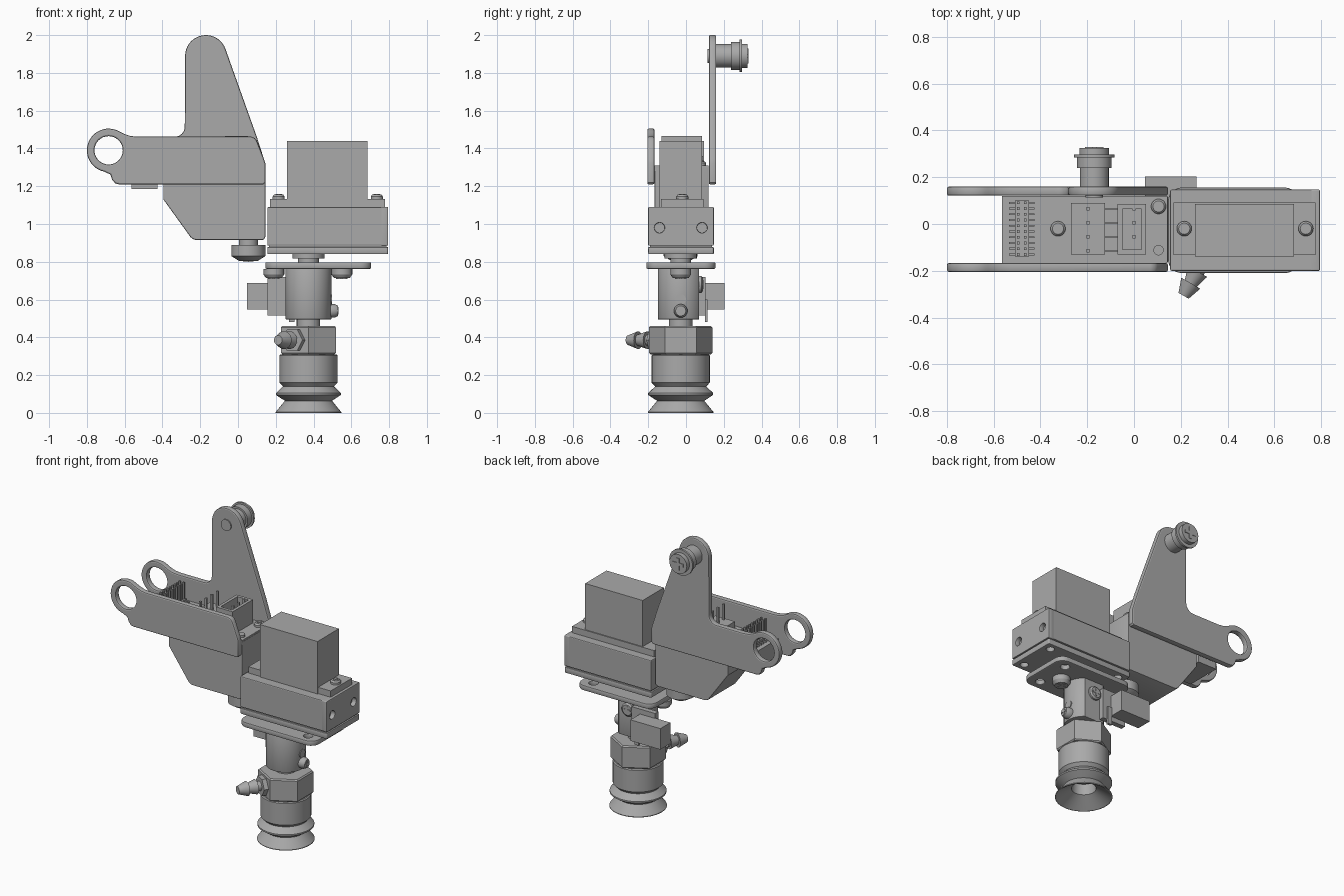
import bpy, bmesh
from math import sin, cos, radians, pi
from mathutils import Vector, Euler

cube = bpy.data.objects.get("Cube")
if cube:
    bpy.data.objects.remove(cube, do_unlink=True)

grey = bpy.data.materials.new("plain_grey")
grey.use_nodes = True
grey.diffuse_color = (0.4, 0.4, 0.4, 1)
grey.node_tree.nodes["Principled BSDF"].inputs["Base Color"].default_value = (0.4, 0.4, 0.4, 1)

X, Y, Z = Vector((1, 0, 0)), Vector((0, 1, 0)), Vector((0, 0, 1))
TURN = {"x": (pi / 2, 0, pi / 2), "y": (pi / 2, 0, 0), "z": (0, 0, 0)}
MID = -0.028          # centre line in y of the tool side
TOOL = 0.373          # axis of the suction tool in x


def select(ob):
    bpy.ops.object.select_all(action="DESELECT")
    ob.select_set(True)
    bpy.context.view_layer.objects.active = ob


def add_mesh(name, bm, smooth=False):
    bmesh.ops.recalc_face_normals(bm, faces=bm.faces)
    me = bpy.data.meshes.new(name)
    bm.to_mesh(me)
    bm.free()
    me.materials.append(grey)
    ob = bpy.data.objects.new(name, me)
    bpy.context.collection.objects.link(ob)
    if smooth:
        select(ob)
        bpy.ops.object.shade_smooth_by_angle(angle=radians(32))
    return ob


def box(name, xs, ys, zs, bevel=0.0):
    bm = bmesh.new()
    bmesh.ops.create_cube(bm, size=1)
    for v in bm.verts:
        v.co = [lo + (c + 0.5) * (hi - lo) for c, (lo, hi) in zip(v.co, (xs, ys, zs))]
    if bevel:
        bmesh.ops.bevel(bm, geom=bm.edges[:], offset=bevel, segments=2, profile=0.5, affect="EDGES")
    return add_mesh(name, bm)


def lathe(name, profile, loc, axis=Z, sides=40, turn=0):
    """Turn (radius, height) points round an axis that starts at loc."""
    bm = bmesh.new()
    vs = [bm.verts.new((r * cos(turn), r * sin(turn), h)) for r, h in profile]
    es = [bm.edges.new(pair) for pair in zip(vs, vs[1:])]
    bmesh.ops.spin(bm, geom=vs + es, cent=(0, 0, 0), axis=Z, angle=2 * pi, steps=sides)
    bmesh.ops.remove_doubles(bm, verts=bm.verts, dist=0.0002)
    ob = add_mesh(name, bm, True)
    ob.location = loc
    ob.rotation_euler = Vector(axis).to_track_quat("Z", "Y").to_euler()
    return ob


def rod(name, r, length, loc, axis=Z, sides=32):
    return lathe(name, [(0, 0), (r, 0), (r, length), (0, length)], loc, axis, sides)


def arc(cx, cy, r, a0, a1, n=20):
    angles = [radians(a0 + (a1 - a0) * i / n) for i in range(n + 1)]
    return [(cx + r * cos(a), cy + r * sin(a)) for a in angles]


def hole(cx, cy, r):
    return arc(cx, cy, r, 0, 348.75, 31)


def rounded(x0, x1, y0, y1, r):
    return (arc(x1 - r, y1 - r, r, 0, 90, 6) + arc(x0 + r, y1 - r, r, 90, 180, 6)
            + arc(x0 + r, y0 + r, r, 180, 270, 6) + arc(x1 - r, y0 + r, r, 270, 360, 6))


def sheet(name, outlines, axis, lo, hi, bevel=0.0):
    """Extrude a filled outline with holes along an axis, from lo to hi."""
    cu = bpy.data.curves.new(name, "CURVE")
    cu.dimensions, cu.fill_mode = "2D", "BOTH"
    cu.extrude = (hi - lo) / 2 - bevel
    cu.bevel_depth, cu.bevel_resolution, cu.offset = bevel, 1, -bevel
    for pts in outlines:
        sp = cu.splines.new("POLY")
        sp.points.add(len(pts) - 1)
        for p, (a, b) in zip(sp.points, pts):
            p.co = (a, b, 0, 1)
        sp.use_cyclic_u = True
    cu.materials.append(grey)
    ob = bpy.data.objects.new(name, cu)
    bpy.context.collection.objects.link(ob)
    ob.rotation_euler = Euler(TURN[axis])
    ob.location = {"x": X, "y": Y, "z": Z}[axis] * (lo + hi) / 2
    select(ob)
    bpy.ops.object.convert(target="MESH")
    bpy.ops.object.shade_smooth_by_angle(angle=radians(32))
    return ob


def screw(name, r, height, loc, axis=Z):
    """Domed screw head with a thin cross on top."""
    lathe(name, [(0, 0), (r, 0), (r, height * 0.6), (r * 0.75, height), (0, height)], loc, axis, 24)
    rot = Vector(axis).to_track_quat("Z", "Y")
    for i, (w, d) in enumerate(((1.1, 0.25), (0.25, 1.1))):
        bar = box(f"{name}_cross_{i}", (-w * r / 2, w * r / 2), (-d * r / 2, d * r / 2),
                  (height - 0.002, height + 0.003))
        bar.location, bar.rotation_euler = loc, rot.to_euler()


# Arm side plates: shared ring end and lower edge
ring = [(-0.53, 1.462), (-0.57, 1.466), (-0.6, 1.476)] + arc(-0.685, 1.39, 0.115, 58, 258, 26)
lower = [(-0.675, 1.262), (-0.667, 1.235), (-0.65, 1.215), (-0.63, 1.21), (0.135, 1.21), (0.145, 1.22)]
nose = [(0.145, 1.32), (0.137, 1.345)]
eye = hole(-0.685, 1.39, 0.075)
front = ring + lower + nose + [(0.1, 1.44), (0.088, 1.455), (0.07, 1.462)]
lever = arc(-0.17, 1.89, 0.11, 20, 180, 18) + arc(-0.335, 1.515, 0.053, 0, -90, 6)
sheet("front_arm_plate", [front, eye], "y", -0.205, -0.167, 0.008)
sheet("back_lever_plate", [ring + lower + nose + [(0.1, 1.46)] + lever, eye], "y", 0.121, 0.16, 0.008)

# Arm body between the plates
body = ([(-0.395, 1.3), (-0.395, 1.13)] + arc(-0.215, 0.965, 0.05, 210, 270, 5)
        + arc(0.125, 0.935, 0.02, 270, 360, 4) + [(0.145, 1.3)])
sheet("arm_body", [body], "y", -0.166, 0.12, 0.006)
box("circuit_board", (-0.565, 0.143), (-0.166, 0.12), (1.28, 1.31))
box("lower_connector", (-0.565, -0.425), (-0.14, 0.1), (1.185, 1.28))
lathe("arm_foot", [(0, 0.115), (0.05, 0.115), (0.05, 0.09), (0.09, 0.09), (0.09, 0.03),
                   (0.05, 0.005), (0, 0)], (0.055, MID, 0.8))

# Board connectors and pins
box("pin_header_base", (-0.51, -0.45), (-0.14, 0.1), (1.31, 1.33))
for i in range(10):
    y = -0.13 + i * 0.0245
    for x in (-0.495, -0.465):
        box(f"header_pin_{i}", (x - 0.006, x + 0.006), (y - 0.006, y + 0.006), (1.33, 1.44))
    box(f"header_leg_{i}", (-0.535, -0.425), (y - 0.004, y + 0.004), (1.31, 1.32))
box("middle_connector", (-0.27, -0.125), (-0.13, 0.09), (1.31, 1.36))
sheet("shrouded_connector", [[(-0.07, -0.13), (0.052, -0.13), (0.052, 0.085), (-0.07, 0.085)],
                             [(-0.05, -0.11), (0.032, -0.11), (0.032, 0.065), (-0.05, 0.065)]],
      "z", 1.31, 1.465)
for i in range(4):
    y = -0.115 + i * 0.06
    for x in (-0.197, 0.0):
        box(f"tall_pin_{i}", (x - 0.007, x + 0.007), (y - 0.007, y + 0.007), (1.31, 1.463))
    box(f"connector_leg_{i}", (-0.13, -0.06), (y - 0.004, y + 0.004), (1.32, 1.335))
screw("board_screw_left", 0.032, 0.022, (-0.325, -0.02, 1.31))
screw("board_screw_back", 0.032, 0.022, (0.105, 0.075, 1.31))
rod("board_peg_front", 0.022, 0.015, (0.105, -0.112, 1.31))

# Pulley on top of the lever
lathe("lever_pulley", [(0, 0), (0.037, 0), (0.037, 0.045), (0.062, 0.045), (0.062, 0.125), (0.074, 0.125),
                       (0.074, 0.17), (0.086, 0.17), (0.086, 0.183), (0.064, 0.183), (0.064, 0.212),
                       (0, 0.212)], (-0.17, 0.114, 1.89), Y)
for i, (w, h) in enumerate(((0.04, 0.01), (0.01, 0.04))):
    box(f"pulley_cross_{i}", (-0.17 - w, -0.17 + w), (0.322, 0.33), (1.89 - h, 1.89 + h))

# Servo housing
sides = (-0.2, 0.147)
box("housing", (0.155, 0.765), sides, (0.885, 1.09), 0.006)
sheet("housing_end", [rounded(*sides, 0.885, 1.09, 0.006), hole(-0.14, 0.98, 0.027),
                      hole(0.085, 0.98, 0.027)], "x", 0.755, 0.795, 0.004)
corner_holes = [hole(x, y, 0.025) for x in (0.21, 0.74) for y in (-0.15, 0.095)]
sheet("housing_floor", [rounded(0.155, 0.795, *sides, 0.01)] + corner_holes, "z", 0.84, 0.878, 0.004)
box("housing_gap", (0.165, 0.785), (-0.19, 0.137), (0.872, 0.89))

# Servo motor
box("servo_motor", (0.26, 0.685), (-0.14, 0.085), (1.09, 1.44))
box("servo_ears", (0.17, 0.777), (-0.133, 0.092), (1.09, 1.132))
for x in (0.215, 0.735):
    screw("servo_screw", 0.032, 0.026, (x, -0.02, 1.13))
lathe("servo_shaft", [(0, 0), (0.055, 0), (0.055, 0.025), (0.085, 0.025), (0.085, 0.05), (0, 0.05)],
      (TOOL, MID, 0.793))

# Rotating flange
sheet("flange", [rounded(0.145, 0.705, -0.21, 0.156, 0.06), hole(0.62, -0.145, 0.028),
                 hole(0.62, 0.09, 0.028)], "z", 0.763, 0.797, 0.006)
for x in (0.19, 0.55):
    screw("flange_screw", 0.055, 0.05, (x, MID, 0.763), -Z)

# Tool holder with a flat back
sheet("tool_holder", [arc(TOOL, MID, 0.121, 126.6, 413.4, 40)], "z", 0.495, 0.765, 0.003)
screw("holder_back_screw", 0.045, 0.02, (TOOL, 0.07, 0.68), Y)
screw("holder_side_screw", 0.036, 0.045, (0.485, MID, 0.54), X)
rod("holder_side_pin", 0.028, 0.012, (0.485, MID, 0.6), X)

# Sensor on the holder
box("sensor_bracket", (0.157, 0.33), (0.068, 0.102), (0.515, 0.72))
box("sensor_leg", (0.27, 0.3), (0.1, 0.115), (0.48, 0.6))
box("sensor_box", (0.047, 0.268), (0.097, 0.203), (0.547, 0.687))

# Vacuum block with barbed hose fitting
rod("tool_stem", 0.062, 0.05, (TOOL, MID, 0.452))
lathe("hex_block", [(0, 0), (0.16, 0), (0.168, 0.008), (0.168, 0.142), (0.16, 0.15), (0, 0.15)],
      (TOOL, MID, 0.31), sides=6, turn=pi / 6)
out = Vector((-0.5, -0.866, 0))
base = Vector((TOOL, MID, 0.385)) + out * 0.142
rod("fitting_nut", 0.064, 0.032, base, out, 6)
lathe("hose_barb", [(0, 0), (0.03, 0), (0.03, 0.06), (0.047, 0.06), (0.032, 0.11), (0.03, 0.118),
                    (0.047, 0.118), (0.025, 0.18), (0, 0.18)], base, out)

# Suction cup with bellows
lathe("cup_collar", [(0, 0), (0.148, 0), (0.154, 0.006), (0.154, 0.15), (0.148, 0.156), (0, 0.156)],
      (TOOL, MID, 0.154))
lathe("suction_bellows", [(0, 0.156), (0.15, 0.156), (0.135, 0.14), (0.172, 0.105), (0.172, 0.095),
                          (0.125, 0.064), (0.174, 0.004), (0.174, 0), (0.166, 0), (0.075, 0.06),
                          (0.07, 0.13), (0, 0.13)], (TOOL, MID, 0), sides=48)
